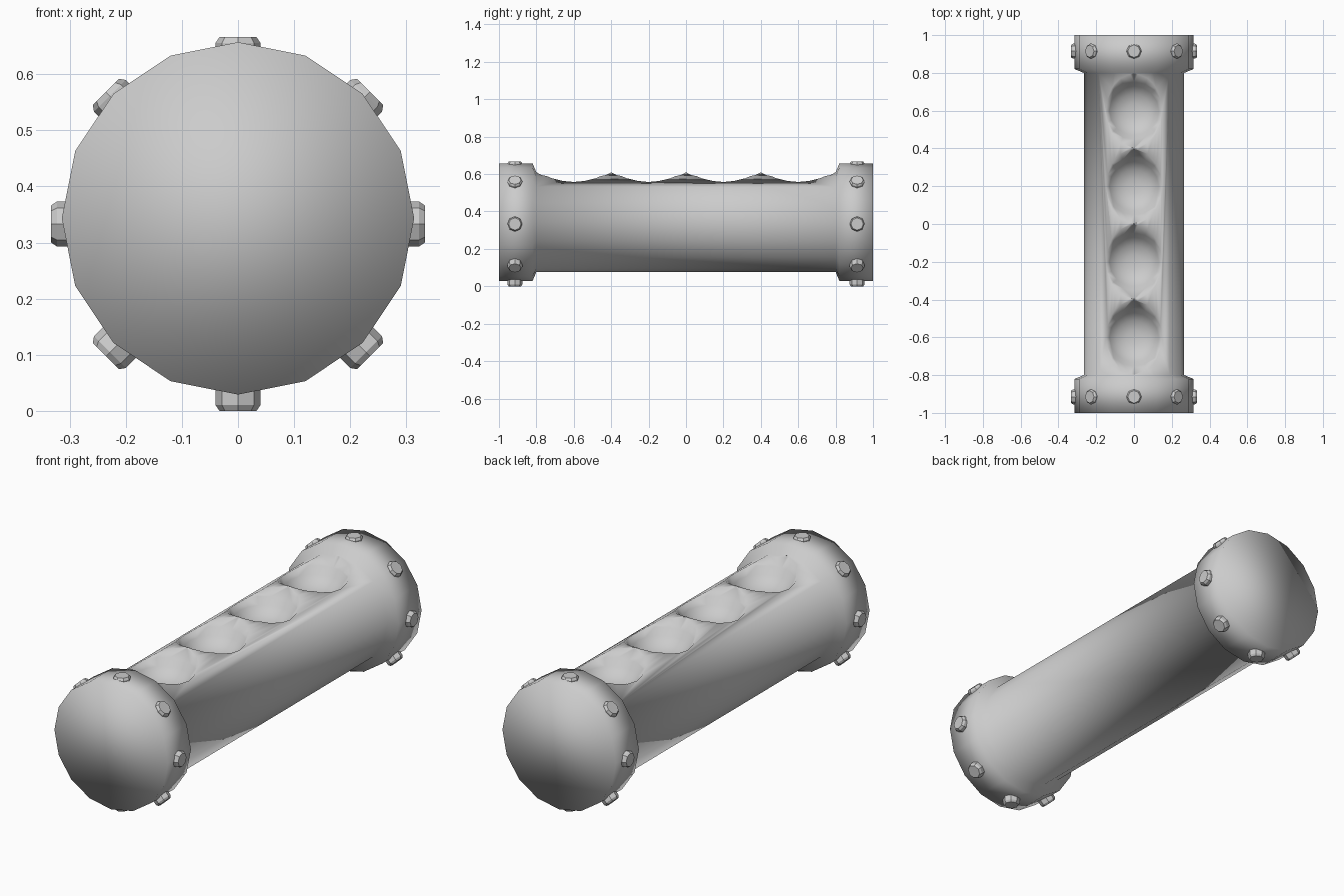
import bpy, bmesh, math
from mathutils import Matrix, Vector

if "Cube" in bpy.data.objects:
    bpy.data.objects.remove(bpy.data.objects["Cube"])

AXIS_Z = 0.343
BOLT_Z = 0.333


def lathe(name, profile, sides):
    """Closed solid of revolution about local z from (radius, height) points."""
    bm = bmesh.new()
    rings = []
    for r, h in profile:
        rings.append([bm.verts.new((r * math.cos(2 * math.pi * i / sides),
                                    r * math.sin(2 * math.pi * i / sides), h))
                      for i in range(sides)])
    for a, b in zip(rings, rings[1:]):
        for i in range(sides):
            j = (i + 1) % sides
            bm.faces.new((a[i], a[j], b[j], b[i]))
    bm.faces.new(rings[0][::-1])
    bm.faces.new(rings[-1])
    bmesh.ops.recalc_face_normals(bm, faces=bm.faces)
    mesh = bpy.data.meshes.new(name)
    bm.to_mesh(mesh)
    bm.free()
    obj = bpy.data.objects.new(name, mesh)
    bpy.context.collection.objects.link(obj)
    return obj


# Handle with a thicker collar at each end
half = [(0.266, 0.80), (0.314, 0.82), (0.314, 1.0)]
profile = [(r, -h) for r, h in reversed(half)] + half
handle = lathe("handle", profile, 16)
handle.data.transform(Matrix.Translation((0, 0, AXIS_Z)) @ Matrix.Rotation(math.radians(-90), 4, 'X'))

# Four finger dents with flared rims
dent_profile = [(0.04, 0.485), (0.09, 0.50), (0.13, 0.53), (0.153, 0.565), (0.197, 0.605), (0.199, 0.75)]
for k, y in enumerate((-0.6, -0.2, 0.2, 0.6)):
    cutter = lathe(f"dent_cutter_{k}", dent_profile, 16)
    cutter.location = (0, y, 0)
    cutter.hide_render = True
    cutter.hide_viewport = False
    mod = handle.modifiers.new(f"dent_{k}", 'BOOLEAN')
    mod.operation = 'DIFFERENCE'
    mod.solver = 'EXACT'
    mod.object = cutter

# Bake the dents, then drop the cutters
bpy.context.view_layer.update()
deps = bpy.context.evaluated_depsgraph_get()
baked = bpy.data.meshes.new_from_object(handle.evaluated_get(deps))
handle.modifiers.clear()
handle.data = baked
for obj in [o for o in bpy.data.objects if o.name.startswith("dent_cutter")]:
    bpy.data.objects.remove(obj)
for p in handle.data.polygons:
    p.use_smooth = True

# Ring of eight octagonal bolts around each collar
bolt_profile = [(0.040, 0.27), (0.040, 0.323), (0.033, 0.333)]
for side, y in (("front", -0.915), ("back", 0.915)):
    for i in range(8):
        bolt = lathe(f"{side}_bolt_{i}", bolt_profile, 8)
        bolt.matrix_world = Matrix.Translation(Vector((0, y, BOLT_Z))) @ Matrix.Rotation(i * math.pi / 4, 4, 'Y')
